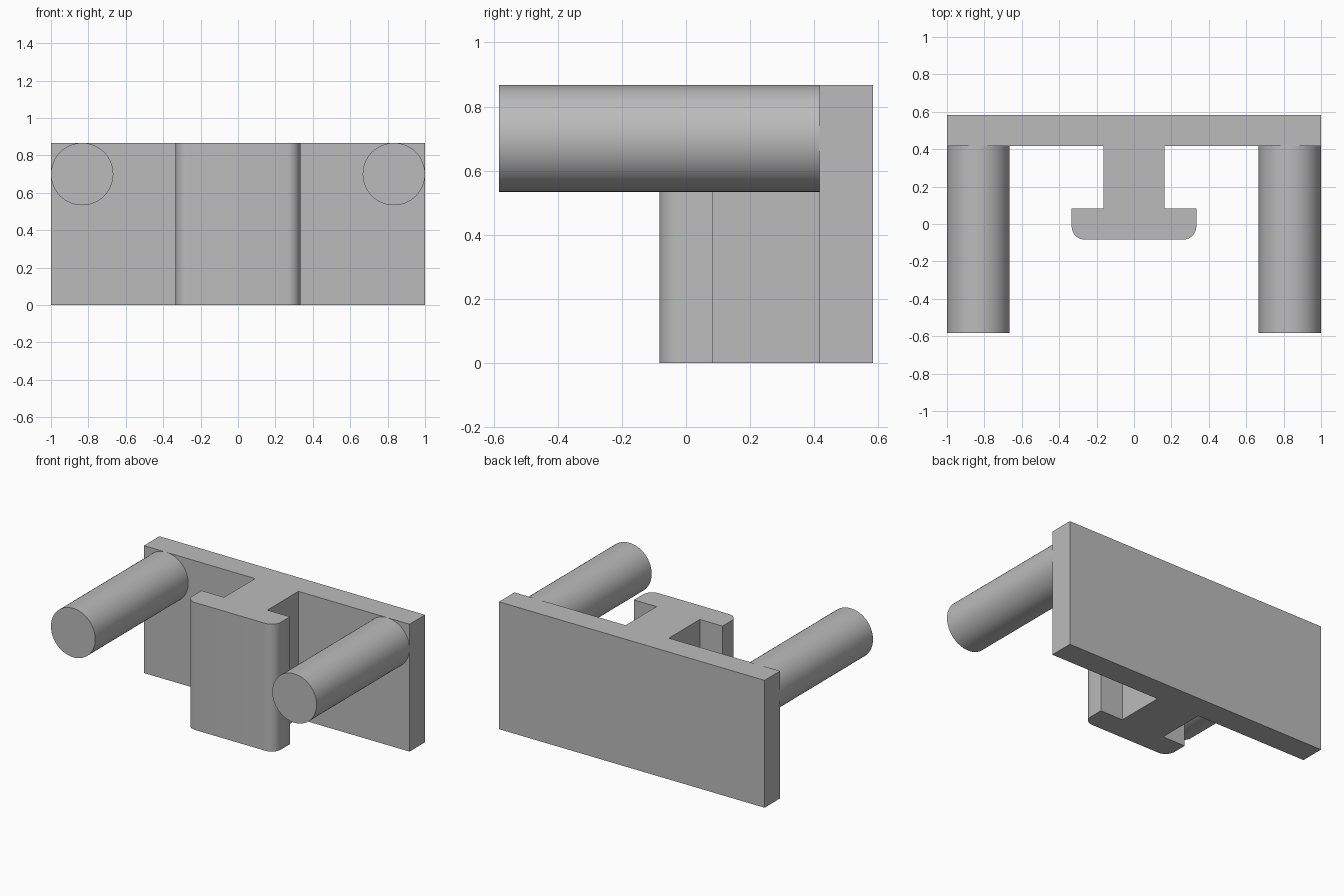
import bpy, bmesh, math

cube = bpy.data.objects.get("Cube")
if cube:
    bpy.data.objects.remove(cube, do_unlink=True)

grey = bpy.data.materials.new("plain_grey")
grey.use_nodes = True
colour = (0.5, 0.5, 0.5, 1)
grey.diffuse_color = colour
grey.node_tree.nodes["Principled BSDF"].inputs["Base Color"].default_value = colour

U = 1 / 6            # wall thickness and peg radius
HEIGHT = 0.867
BACK = 3.5 * U       # rear face of the plate
FILLET = 0.07


def finish(obj):
    """Give the part its material and smooth its round faces."""
    obj.data.materials.append(grey)
    bpy.ops.object.select_all(action="DESELECT")
    obj.select_set(True)
    bpy.context.view_layer.objects.active = obj
    bpy.ops.object.shade_smooth_by_angle(angle=math.radians(30))


def extrude_profile(name, points, height):
    bm = bmesh.new()
    face = bm.faces.new([bm.verts.new((x, y, 0)) for x, y in points])
    result = bmesh.ops.extrude_face_region(bm, geom=[face])
    top = [v for v in result["geom"] if isinstance(v, bmesh.types.BMVert)]
    bmesh.ops.translate(bm, verts=top, vec=(0, 0, height))
    bmesh.ops.recalc_face_normals(bm, faces=bm.faces)
    mesh = bpy.data.meshes.new(name)
    bm.to_mesh(mesh)
    bm.free()
    obj = bpy.data.objects.new(name, mesh)
    bpy.context.collection.objects.link(obj)
    finish(obj)


# Back plate with its T-shaped rail, as one half profile mirrored across x
half = []
for i in range(9):
    a = math.radians(-90 + i * 90 / 8)
    half.append((2 * U - FILLET + FILLET * math.cos(a),
                 -U / 2 + FILLET + FILLET * math.sin(a)))
half += [(2 * U, U / 2), (0.163, U / 2), (0.163, BACK - U), (1, BACK - U), (1, BACK)]
extrude_profile("back_plate_with_rail", half + [(-x, y) for x, y in reversed(half)], HEIGHT)

# Round pegs at the upper corners
for side, name in ((1, "left_peg"), (-1, "right_peg")):
    bpy.ops.mesh.primitive_cylinder_add(
        vertices=64, radius=U, depth=1,
        location=(side * (1 - U), BACK - U - 0.5, HEIGHT - U),
        rotation=(math.pi / 2, 0, 0))
    peg = bpy.context.object
    peg.name = name
    finish(peg)
